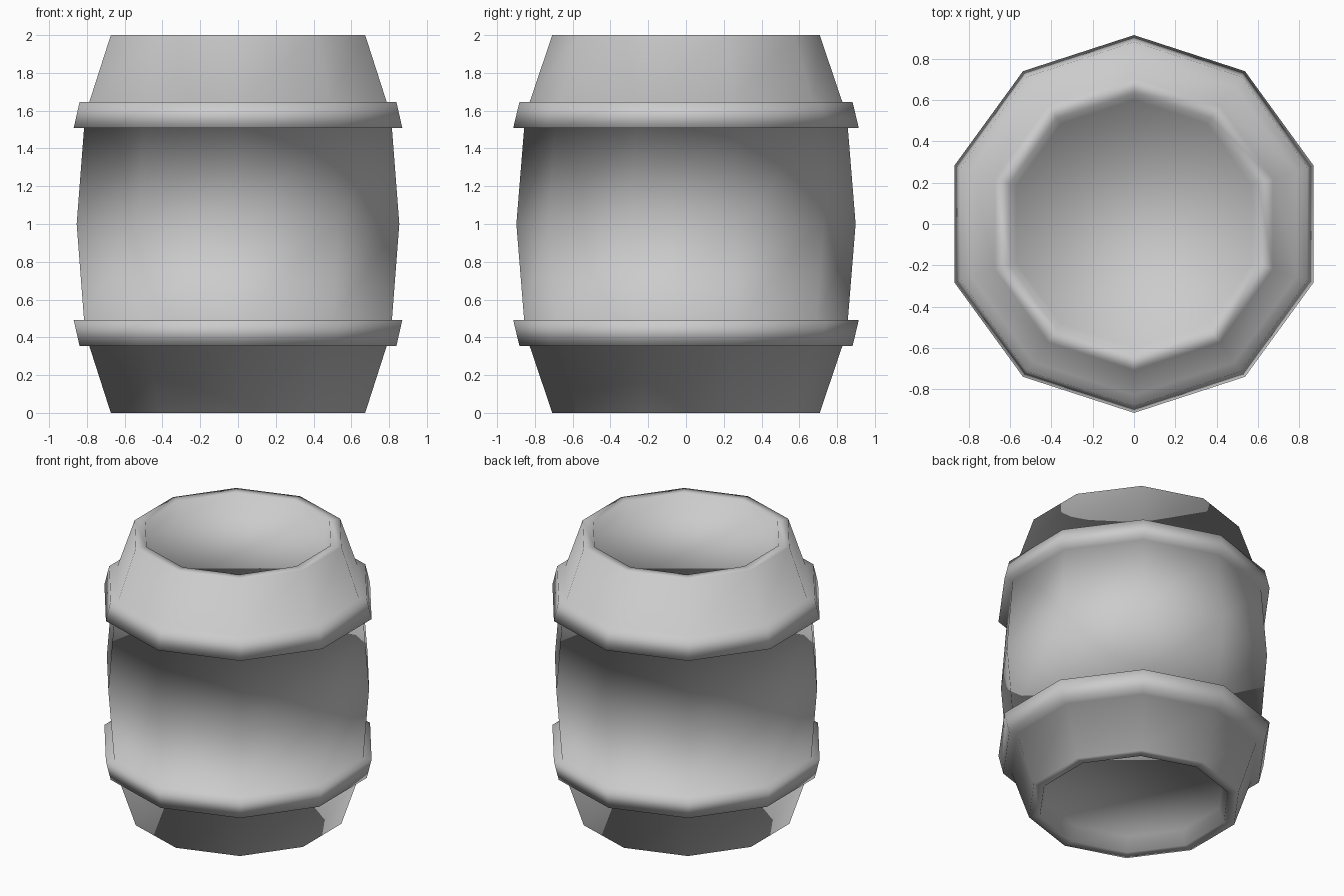
import bpy
import bmesh
from math import cos, sin, pi

SIDES = 10

if "Cube" in bpy.data.objects:
    bpy.data.objects.remove(bpy.data.objects["Cube"], do_unlink=True)

# Plain grey material
grey = bpy.data.materials.new("light_grey")
grey.use_nodes = True
colour = (0.6, 0.6, 0.6, 1)
grey.diffuse_color = colour
grey.node_tree.nodes["Principled BSDF"].inputs["Base Color"].default_value = colour

# Upper half of the barrel outline (radius, height), from waist to recessed lid
upper = [
    (0.857, 1.507),  # top of the bulging body
    (0.915, 1.507),  # hoop, lower edge
    (0.882, 1.645),  # hoop, upper edge
    (0.828, 1.645),  # foot of the tapered shoulder
    (0.708, 2.0),    # outer rim
    (0.634, 2.0),    # inner rim
    (0.6, 1.9),      # shallow recessed lid
]
lower = [(r, 2 - z) for r, z in reversed(upper)]
profile = lower + [(0.898, 1.0)] + upper

# Sweep the outline around the z axis, with corners on the y axis
bm = bmesh.new()
rings = []
for r, z in profile:
    angles = [pi / 2 + 2 * pi * i / SIDES for i in range(SIDES)]
    rings.append([bm.verts.new((r * cos(a), r * sin(a), z)) for a in angles])
for low, high in zip(rings, rings[1:]):
    for i in range(SIDES):
        j = (i + 1) % SIDES
        bm.faces.new((low[i], low[j], high[j], high[i]))

# Recessed lids at both ends
bm.faces.new(rings[-1])
bm.faces.new(rings[0][::-1])
bmesh.ops.recalc_face_normals(bm, faces=bm.faces)
for face in bm.faces:
    face.smooth = True

mesh = bpy.data.meshes.new("barrel")
bm.to_mesh(mesh)
bm.free()
mesh.materials.append(grey)
barrel = bpy.data.objects.new("barrel", mesh)
bpy.context.collection.objects.link(barrel)
